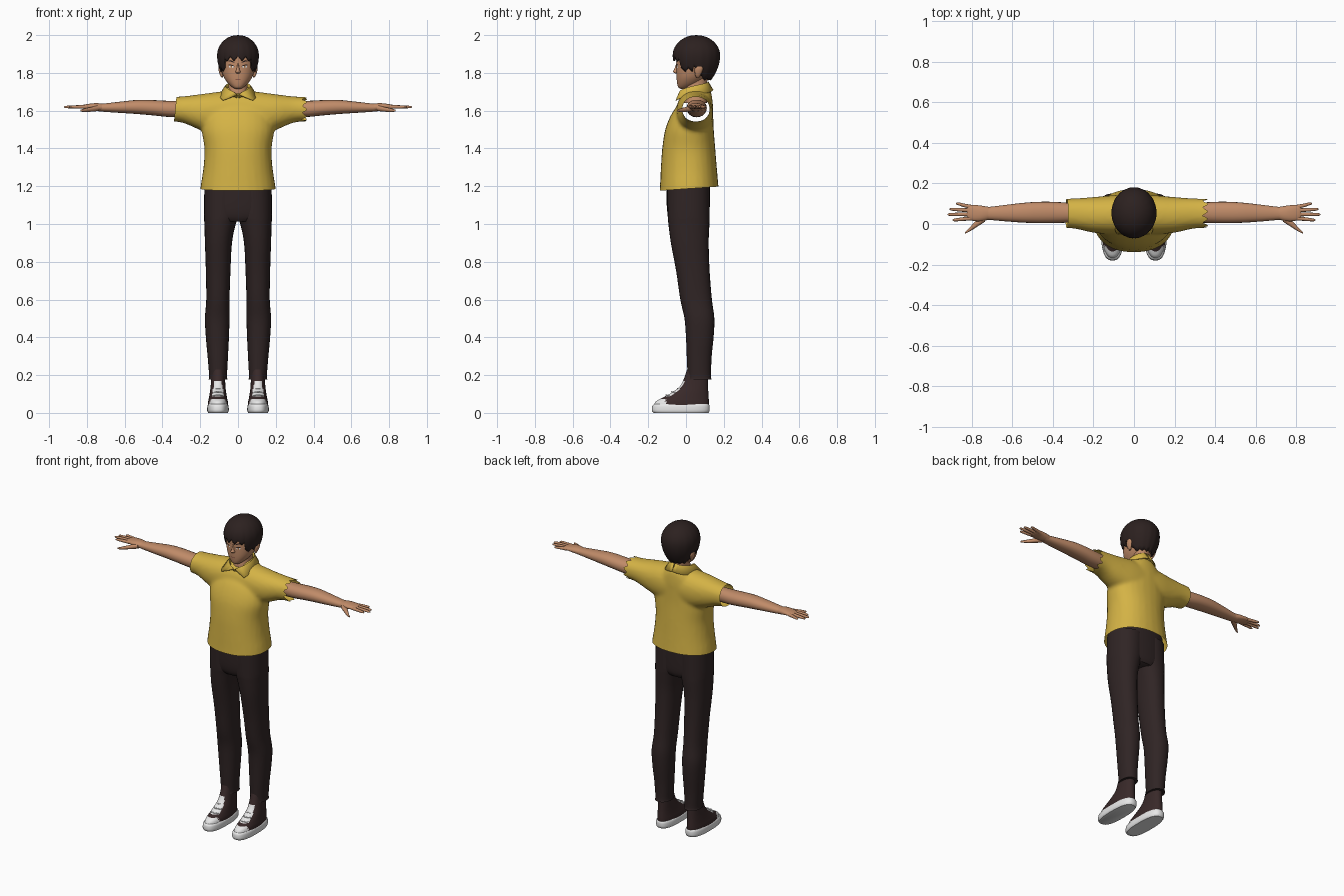
import bpy, bmesh, math
from math import sin, cos, pi
from mathutils import Vector

cube = bpy.data.objects.get("Cube")
if cube:
    bpy.data.objects.remove(cube, do_unlink=True)


def material(name, r, g, b):
    m = bpy.data.materials.new(name)
    m.use_nodes = True
    m.diffuse_color = (r, g, b, 1)
    node = m.node_tree.nodes["Principled BSDF"]
    node.inputs["Base Color"].default_value = (r, g, b, 1)
    node.inputs["Roughness"].default_value = 0.8
    return m


YELLOW = material("mustard_yellow", 0.66, 0.45, 0.06)
SKIN = material("tan_skin", 0.53, 0.26, 0.14)
HAIR = material("dark_brown_hair", 0.025, 0.015, 0.014)
CLOTH = material("dark_brown_cloth", 0.029, 0.018, 0.018)
CANVAS = material("shoe_brown", 0.04, 0.022, 0.022)
WHITE = material("white", 0.8, 0.8, 0.8)
AMBER = material("amber_iris", 0.4, 0.15, 0.04)
LIP = material("lip_brown", 0.3, 0.11, 0.07)


def finish(name, bm, mat, mirror=False, angle=50):
    """Turn a bmesh into a smooth shaded object, mirrored across x if asked."""
    bmesh.ops.recalc_face_normals(bm, faces=bm.faces)
    me = bpy.data.meshes.new(name)
    bm.to_mesh(me)
    bm.free()
    me.materials.append(mat)
    ob = bpy.data.objects.new(name, me)
    bpy.context.collection.objects.link(ob)
    bpy.ops.object.select_all(action='DESELECT')
    ob.select_set(True)
    bpy.context.view_layer.objects.active = ob
    bpy.ops.object.shade_smooth_by_angle(angle=math.radians(angle))
    if mirror:
        ob.modifiers.new("mirror", 'MIRROR').use_mirror_merge = False
    return ob


def spline(rings, steps):
    """Smoothly interpolate a list of number tuples."""
    out = []
    for i in range(len(rings) - 1):
        p0, p1 = rings[max(i - 1, 0)], rings[i]
        p2, p3 = rings[i + 1], rings[min(i + 2, len(rings) - 1)]
        for s in range(steps):
            u = s / steps
            out.append([b + 0.5 * u * (c - a + u * (2*a - 5*b + 4*c - d + u * (3*(b - c) + d - a)))
                        for a, b, c, d in zip(p0, p1, p2, p3)])
    return out + [list(rings[-1])]


def loft(bm, rings, axis='z', n=28, power=2.2, steps=4):
    """Skin rings of (position, a_min, a_max, b_min, b_max) along an axis."""
    rows = []
    for t, a0, a1, b0, b1 in spline(rings, steps):
        row = []
        for k in range(n):
            c, s = cos(2*pi*k/n), sin(2*pi*k/n)
            a = (a0 + a1)/2 + (a1 - a0)/2 * math.copysign(abs(c)**(2/power), c)
            b = (b0 + b1)/2 + (b1 - b0)/2 * math.copysign(abs(s)**(2/power), s)
            row.append(bm.verts.new((a, b, t) if axis == 'z' else (t, a, b)))
        rows.append(row)
    for r, q in zip(rows, rows[1:]):
        for k in range(n):
            bm.faces.new((r[k], r[(k+1) % n], q[(k+1) % n], q[k]))
    bm.faces.new(rows[0])
    bm.faces.new(rows[-1])
    return bm


def part(name, rings, mat, mirror=False, **kw):
    return finish(name, loft(bmesh.new(), rings, **kw), mat, mirror)


# Shirt: torso and shoulder yoke fused, then cut open at hem and cuffs
bm = loft(bmesh.new(), [
    (z, -x, x, y0, y1) for z, x, y0, y1 in (
        (1.15, .203, -.142, .178), (1.2, .198, -.138, .172), (1.3, .183, -.133, .163),
        (1.4, .178, -.126, .155), (1.5, .192, -.11, .147), (1.58, .18, -.078, .144),
        (1.64, .14, -.037, .142), (1.70, .085, -.005, .132), (1.725, .06, .01, .11))])
half = [(.4, -.02, .125, 1.543, 1.672), (.3, -.022, .126, 1.538, 1.675),
        (.2, -.043, .133, 1.498, 1.687), (.1, -.052, .142, 1.47, 1.7)]
loft(bm, [(-r[0],) + r[1:] for r in half] + [(0, -.052, .142, 1.47, 1.708)] + half[::-1], axis='x')
shirt = finish("shirt", bm, YELLOW)
rm = shirt.modifiers.new("fuse", 'REMESH')
rm.mode, rm.voxel_size = 'VOXEL', 0.011
sm = shirt.modifiers.new("soften", 'SMOOTH')
sm.factor, sm.iterations = 0.5, 5
fused = bpy.data.meshes.new_from_object(shirt.evaluated_get(bpy.context.evaluated_depsgraph_get()))
bpy.data.objects.remove(shirt, do_unlink=True)
bm = bmesh.new()
bm.from_mesh(fused)
bpy.data.meshes.remove(fused)
for co, no in (((0, 0, 1.186), (0, .07, -1)), ((-.333, 0, 1.6), (-1, 0, .1)), ((.333, 0, 1.6), (1, 0, 0))):
    bmesh.ops.bisect_plane(bm, geom=bm.verts[:] + bm.edges[:] + bm.faces[:], plane_co=co,
                           plane_no=Vector(no).normalized(), clear_outer=True)
for v in bm.verts:  # frayed left cuff
    if v.is_boundary and v.co.x > .3:
        v.co.x += .032 * abs(sin(5.5 * math.atan2(v.co.z - 1.607, v.co.y - .052)))
finish("shirt", bm, YELLOW)

# Collar: folded band ending in two points at the front
bm = bmesh.new()
N = 14
pairs = []
for i in range(N + 1):
    u = i / N
    a = pi * u
    top = (.004 + .064 * sin(a)**.8, .04 - .078 * cos(a), 1.685 + .07 * u**.6)
    low = (.078 * (1 - u)**4 + .096 * sin(a)**.9, .045 - .1 * cos(a), 1.655 + .055 * u)
    inner = (.001 + .056 * sin(a), .04 - .06 * cos(a), 1.66 + .05 * u)
    pairs.append([bm.verts.new(p) for p in (low, top, inner)])
for p, q in zip(pairs, pairs[1:]):
    for j in range(2):
        bm.faces.new((p[j], q[j], q[j+1], p[j+1]))
collar = finish("collar", bm, YELLOW, True)
collar.modifiers.new("cloth", 'SOLIDIFY').thickness = 0.006

# Trousers
part("trouser_seat", [(1.012, -.1, .1, -.08, .11), (1.04, -.165, .165, -.094, .122),
                      (1.1, -.178, .178, -.102, .126), (1.24, -.176, .176, -.104, .126)],
     CLOTH, power=2.5)
part("trouser_legs", [
    (1.2, -.02, .178, -.1, .125), (1.05, -.006, .18, -.097, .125), (1.0, .012, .178, -.093, .124),
    (.9, .032, .175, -.08, .12), (.75, .04, .17, -.052, .125), (.6, .045, .168, -.03, .137),
    (.5, .045, .175, -.008, .15), (.4, .048, .17, 0, .146), (.3, .053, .161, .004, .136),
    (.2, .058, .153, .008, .132), (.178, .056, .155, .006, .136)], CLOTH, True)

# Shoes
part("shoe_soles", [(0, .054, .158, -.172, .118), (.012, .049, .163, -.18, .125),
                    (.036, .05, .162, -.178, .125), (.046, .055, .157, -.17, .12)],
     WHITE, True, power=2.6, n=36)
shoe = part("shoe_uppers", [
    (.035, .052, .16, -.173, .121), (.06, .054, .158, -.16, .121), (.08, .058, .154, -.125, .12),
    (.11, .063, .149, -.072, .118), (.15, .067, .144, -.025, .117), (.23, .07, .14, .006, .116)],
    CANVAS, True, n=44)
shoe.data.materials.append(WHITE)
for f in shoe.data.polygons:
    c = f.center
    toe = c.y < -.105 and c.z < .075
    tongue = c.y < .03 and .085 < c.z < .165 and abs(c.x - .106) < .034 - .2 * (c.z - .085)
    f.material_index = int(toe or tongue)
bm = bmesh.new()
for i in range(4):
    z = .092 + .017 * i
    y = -.104 + .03 * i
    loft(bm, [(.078, y + .012, y + .02, z - .005, z + .001), (.106, y - .005, y + .003, z, z + .006),
              (.134, y + .012, y + .02, z - .005, z + .001)], axis='x', n=8, steps=3)
finish("shoe_laces", bm, WHITE, True)

# Arms and hands
part("arms", [(.27, .01, .1, 1.565, 1.65), (.37, .005, .108, 1.567, 1.652), (.45, .004, .11, 1.575, 1.656),
              (.53, .006, .106, 1.582, 1.657), (.62, .012, .096, 1.588, 1.648),
              (.71, .02, .085, 1.594, 1.638), (.74, .022, .084, 1.597, 1.638)],
     SKIN, True, axis='x', n=20)
bm = loft(bmesh.new(), [(.715, .022, .084, 1.596, 1.637), (.75, .014, .09, 1.6, 1.64),
                        (.785, .014, .094, 1.607, 1.637), (.815, .02, .094, 1.609, 1.632),
                        (.825, .026, .09, 1.613, 1.628)], axis='x', n=18)
for base, tip, end in ((.028, .02, .895), (.048, .047, .92), (.067, .073, .91), (.084, .1, .878)):
    mid = (base + tip) / 2
    loft(bm, [(.8, base - .01, base + .01, 1.61, 1.63), ((.8 + end) / 2, mid - .009, mid + .009, 1.611, 1.629),
              (end - .01, tip - .007, tip + .007, 1.613, 1.626), (end, tip - .003, tip + .003, 1.616, 1.621)],
         axis='x', n=10, steps=3)
loft(bm, [(.735, .012, .05, 1.598, 1.63), (.775, -.014, .022, 1.594, 1.62),
          (.81, -.036, -.016, 1.593, 1.612), (.835, -.049, -.04, 1.595, 1.605)], axis='x', n=10)
finish("hands", bm, SKIN, True)

# Neck, head, nose, ears
part("neck", [(1.64, -.062, .062, -.01, .11), (1.7, -.053, .053, -.012, .11),
              (1.75, -.05, .05, .0, .112), (1.8, -.055, .055, .005, .12)], SKIN)
head = part("head", [
    (z, -x, x, y0, y1) for z, x, y0, y1 in (
        (1.716, .014, -.03, .0), (1.724, .03, -.041, .03), (1.745, .053, -.047, .07),
        (1.775, .074, -.05, .105), (1.81, .086, -.051, .13), (1.85, .091, -.051, .145),
        (1.9, .091, -.05, .15), (1.95, .07, -.03, .12), (1.965, .03, .0, .09))], SKIN, n=36)
part("nose", [(1.85, -.005, .005, -.052, -.03), (1.82, -.008, .008, -.062, -.03),
              (1.806, -.013, .013, -.069, -.03), (1.796, -.009, .009, -.054, -.03)], SKIN, n=12)
part("ears", [(1.775, .078, .086, .055, .07), (1.79, .08, .096, .048, .078),
              (1.82, .082, .104, .045, .09), (1.842, .085, .1, .055, .085)], SKIN, True, n=12)


# Painted face details wrapped onto the head
def face_mark(name, x, z, w, h, mat, lift, tilt=0.0, mirror=True):
    bm = bmesh.new()
    ring = bmesh.ops.create_circle(bm, cap_ends=True, cap_tris=True, segments=20, radius=1)["verts"]
    for v in ring:
        px, pz = v.co.x * w, v.co.y * h
        v.co = (x + px, -.062, z + pz + tilt * px - abs(tilt) * px * px / w)
    ob = finish(name, bm, mat)
    sw = ob.modifiers.new("wrap", 'SHRINKWRAP')
    sw.target, sw.offset, sw.wrap_mode = head, lift, 'ABOVE_SURFACE'
    if mirror:
        ob.modifiers.new("mirror", 'MIRROR').use_mirror_merge = False


face_mark("eye_whites", .041, 1.833, .017, .007, WHITE, .002)
face_mark("irises", .041, 1.833, .007, .0075, AMBER, .003)
face_mark("eyelashes", .042, 1.841, .02, .003, HAIR, .004, .15)
face_mark("eyebrows", .042, 1.862, .023, .0035, HAIR, .003, .2)
face_mark("lips", 0, 1.765, .02, .003, LIP, .002, 0, False)

# Hair: dome whose ragged lower edge falls from fringe to nape
bm = bmesh.new()
SEG, ROWS = 96, 16
rows = [[] for _ in range(ROWS)]
for k in range(SEG):
    a = 2 * pi * k / SEG
    back = (1 - cos(a)) / 2            # 0 at the fringe, 1 at the nape
    notch = abs((k / 6) % 1 - .5) * 2
    low = 1.862 - .01 * back + .026 * notch * (1 - back)
    if .14 < back < .42:
        low = 1.805 + .02 * notch      # sideburns
    elif back >= .42:
        low = 1.835 - .075 * min(1, (back - .42) / .3) + .01 * notch
    for j in range(ROWS):
        u = (j + 1) / ROWS
        z = 1.999 - (1.999 - low) * u**1.6
        d = (z - 1.892) / .108
        r = math.sqrt(max(0, 1 - d * d)) if d > 0 else 1 - .26 * d * d
        r *= 1 + .014 * (.5 - notch) * u
        rows[j].append(bm.verts.new((.111 * r * sin(a), .055 - .126 * r * cos(a), z)))
crown = bm.verts.new((0, .055, 2.0))
for k in range(SEG):
    n = (k + 1) % SEG
    bm.faces.new((crown, rows[0][k], rows[0][n]))
    for r, q in zip(rows, rows[1:]):
        bm.faces.new((r[k], q[k], q[n], r[n]))
hair = finish("hair", bm, HAIR)
hair.modifiers.new("thickness", 'SOLIDIFY').thickness = 0.01
